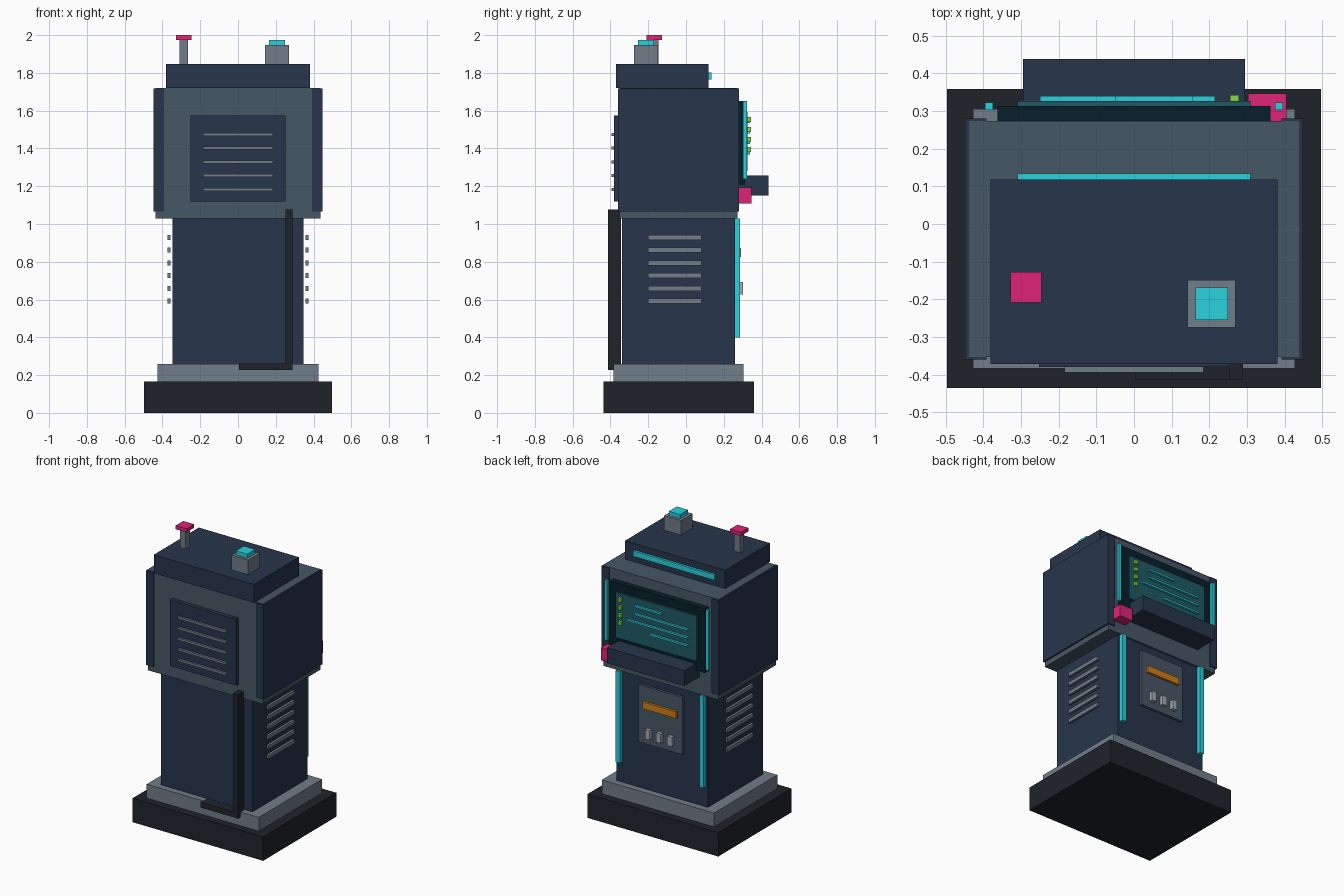
import bpy


def mat(name, r, g, b):
    m = bpy.data.materials.new(name)
    m.diffuse_color = [(c / 255) ** 2.2 for c in (r, g, b)] + [1]
    return m


NAVY = mat("navy", 44, 56, 76)
SLATE = mat("slate", 72, 88, 102)
GREY = mat("grey", 112, 124, 135)
BLACK = mat("black", 36, 40, 46)
CYAN = mat("cyan", 46, 208, 222)
PINK = mat("pink", 222, 40, 118)
ORANGE = mat("orange", 205, 125, 30)
GREEN = mat("green", 130, 215, 60)
GLASS = mat("glass", 36, 90, 100)
BEZEL = mat("bezel", 16, 36, 46)
KNOB = mat("knob", 165, 172, 178)


def box(name, x, y, z, m):
    """Box from (min, max) ranges on each axis."""
    bpy.ops.mesh.primitive_cube_add(size=1, location=[(a + b) / 2 for a, b in (x, y, z)])
    o = bpy.context.object
    o.name = name
    o.scale = [b - a for a, b in (x, y, z)]
    bpy.ops.object.transform_apply(location=False, rotation=False, scale=True)
    o.data.materials.append(m)
    return o


def pair(name, x, y, z, m):
    """Left and right copies of one box."""
    box(name + "_right", x, y, z, m)
    box(name + "_left", (-x[1], -x[0]), y, z, m)


def sym(v):
    return (-v, v)


def around(c, h):
    return (c - h, c + h)


# Base, plinth and column
box("base", sym(0.497), (-0.436, 0.359), (0, 0.165), BLACK)
box("plinth", sym(0.427), (-0.383, 0.305), (0.165, 0.26), GREY)
box("column", sym(0.348), (-0.34, 0.259), (0.26, 1.03), NAVY)

# Head with side plates and cap
box("head", sym(0.438), (-0.353, 0.273), (1.03, 1.72), SLATE)
pair("side_plate", (0.392, 0.448), (-0.36, 0.28), (1.067, 1.717), NAVY)
box("cap", sym(0.381), (-0.371, 0.118), (1.72, 1.847), NAVY)
box("cap_light", sym(0.309), (0.118, 0.134), (1.765, 1.802), CYAN)

# Antenna and beacon on the cap
box("antenna_post", around(-0.287, 0.022), around(-0.168, 0.022), (1.847, 1.975), GREY)
box("antenna_tip", around(-0.287, 0.041), around(-0.168, 0.041), (1.975, 2.0), PINK)
box("beacon_base", around(0.206, 0.064), around(-0.212, 0.063), (1.847, 1.947), GREY)
box("beacon_lamp", around(0.206, 0.043), around(-0.212, 0.043), (1.947, 1.975), CYAN)

# Vent panel on the front of the head
box("vent_panel", sym(0.252), (-0.38, -0.353), (1.12, 1.575), NAVY)
for i in range(5):
    box(f"vent_slat_{i}", sym(0.185), (-0.394, -0.378), around(1.475 - i * 0.073, 0.008), GREY)

# Louvres on the column sides
for i in range(6):
    pair(f"side_louvre_{i}", (0.357, 0.374), (-0.2, 0.083), around(0.929 - i * 0.0675, 0.013), GREY)

# Cable running down the front
box("cable_riser", (0.252, 0.289), (-0.413, -0.345), (0.23, 1.078), BLACK)
box("cable_foot", (0.004, 0.288), (-0.413, -0.345), (0.226, 0.262), BLACK)

# Screen on the back of the head
box("screen_bezel", sym(0.362), (0.27, 0.313), (1.21, 1.65), BEZEL)
box("screen", sym(0.309), (0.313, 0.326), (1.28, 1.592), GLASS)
lines = [(-0.05, 0.157), (-0.25, 0.157), (-0.25, 0.215), (-0.25, 0.04)]
for i, span in enumerate(lines):
    box(f"screen_line_{i}", span, (0.326, 0.34), around(1.54 - i * 0.055, 0.006), CYAN)
for i in range(4):
    box(f"status_light_{i}", around(0.267, 0.012), (0.326, 0.343), around(1.553 - i * 0.053, 0.013), GREEN)
pair("screen_light", (0.374, 0.396), (0.303, 0.323), (1.238, 1.65), CYAN)

# Shelf and side button under the screen
box("shelf", sym(0.295), (0.27, 0.438), (1.15, 1.256), NAVY)
box("side_button", (0.303, 0.405), (0.27, 0.347), (1.108, 1.192), PINK)

# Column lights and control panel
pair("column_light", (0.303, 0.335), (0.259, 0.287), (0.4, 1.03), CYAN)
box("control_panel", sym(0.167), (0.255, 0.276), (0.58, 0.975), SLATE)
box("card_slot", sym(0.128), (0.276, 0.292), (0.825, 0.872), ORANGE)
for i in range(3):
    box(f"key_{i}", around((i - 1) * 0.085, 0.018), (0.276, 0.301), (0.627, 0.692), KNOB)
